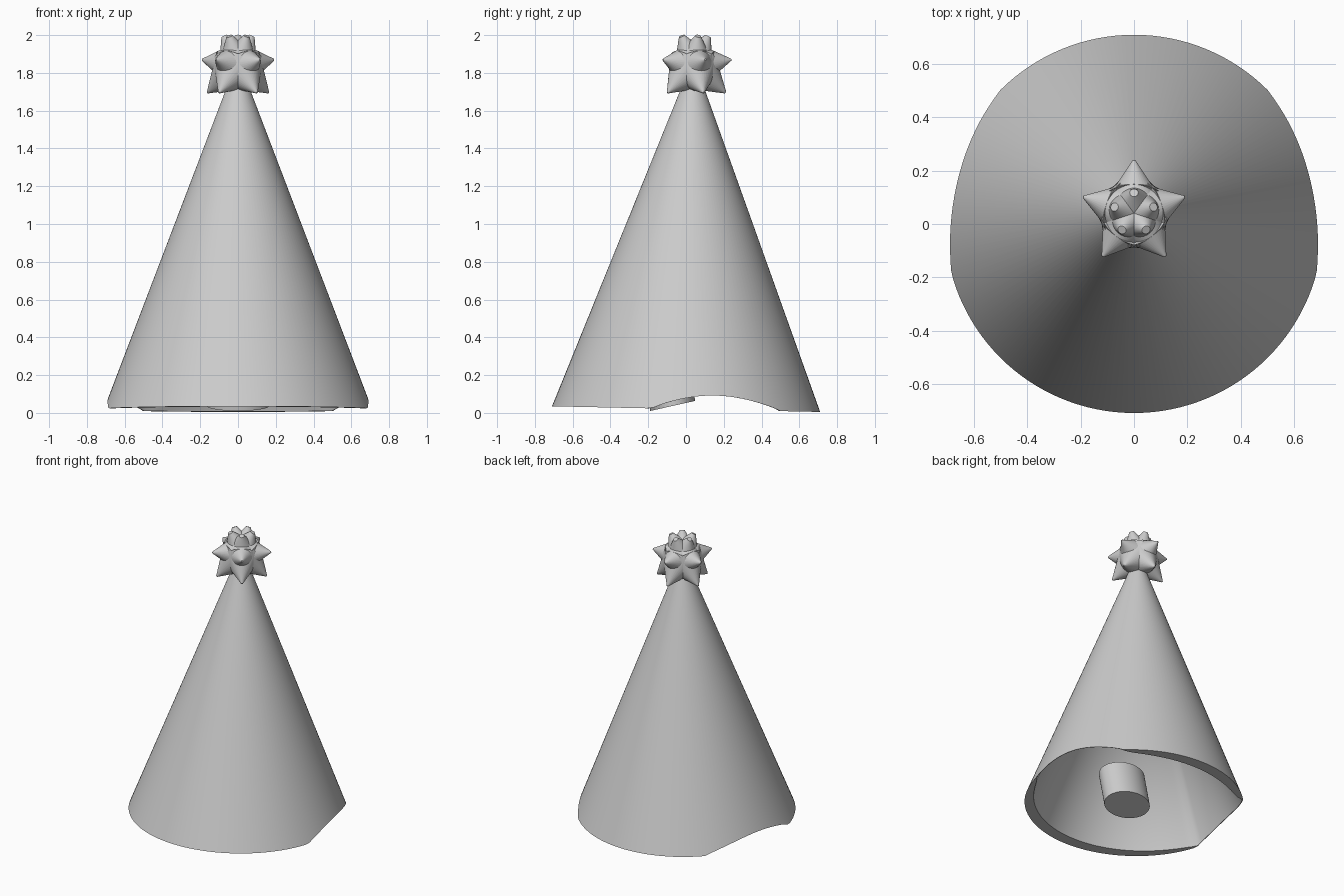
import bpy, bmesh, math
from mathutils import Vector

cube = bpy.data.objects.get("Cube")
if cube:
    bpy.data.objects.remove(cube, do_unlink=True)

grey = bpy.data.materials.new("plain grey")
grey.use_nodes = True
grey.diffuse_color = (0.6, 0.6, 0.6, 1)
grey.node_tree.nodes["Principled BSDF"].inputs["Base Color"].default_value = (0.6, 0.6, 0.6, 1)


def finish(obj, name, angle=40):
    obj.name = name
    obj.data.materials.clear()
    obj.data.materials.append(grey)
    bpy.ops.object.select_all(action='DESELECT')
    obj.select_set(True)
    bpy.context.view_layer.objects.active = obj
    bpy.ops.object.shade_smooth_by_angle(angle=math.radians(angle))
    return obj


# Hollow cone with an arch cut into each side of the rim
RIM, APEX, INNER_APEX = 0.71, 1.88, 1.62
ARCH_FRONT, ARCH_BACK = -0.18, 0.50
SEGMENTS = 128
slope = RIM / (APEX - 0.02)


def rim_shape(y):
    """Return the rim height and the wall thickness at depth y."""
    if y < ARCH_FRONT:
        return 0.02, 0.004 + 0.08 * math.sqrt((ARCH_FRONT - y) / (RIM + ARCH_FRONT))
    if y > ARCH_BACK:
        return 0.02, 0.004 + 0.08 * math.sqrt((y - ARCH_BACK) / (RIM - ARCH_BACK))
    u = (y - ARCH_FRONT) / (ARCH_BACK - ARCH_FRONT)
    return 0.02 + 0.075 * max(0, math.sin(math.pi * u)) ** 0.8, 0.004


bm = bmesh.new()
outer, inner = [], []
for i in range(SEGMENTS):
    a = 2 * math.pi * i / SEGMENTS
    z, wall = rim_shape(RIM * math.sin(a))
    r = slope * (APEX - z)
    outer.append(bm.verts.new((r * math.cos(a), r * math.sin(a), z)))
    r -= wall
    inner.append(bm.verts.new((r * math.cos(a), r * math.sin(a), z)))
top = [bm.verts.new((0.01 * math.cos(2 * math.pi * i / SEGMENTS),
                     0.01 * math.sin(2 * math.pi * i / SEGMENTS), APEX - 0.026))
       for i in range(SEGMENTS)]
inner_tip = bm.verts.new((0, 0, INNER_APEX))
for i in range(SEGMENTS):
    j = (i + 1) % SEGMENTS
    bm.faces.new((outer[i], outer[j], top[j], top[i]))
    bm.faces.new((outer[j], outer[i], inner[i], inner[j]))
    bm.faces.new((inner[j], inner[i], inner_tip))
bm.faces.new(top)
bmesh.ops.recalc_face_normals(bm, faces=bm.faces)
mesh = bpy.data.meshes.new("hat_cone")
bm.to_mesh(mesh)
bm.free()
hat = bpy.data.objects.new("hat_cone", mesh)
bpy.context.collection.objects.link(hat)
hat.rotation_euler.x = -0.021
finish(hat, "hat_cone")

# Oval peg leaning forward inside the cone
tilt, length = 0.22, 0.25
axis = Vector((0, -math.sin(tilt), math.cos(tilt)))
bpy.ops.mesh.primitive_cylinder_add(vertices=48, radius=1, depth=length)
peg = bpy.context.object
peg.scale = (0.165, 0.122, 1)
peg.rotation_euler.x = tilt
peg.location = Vector((0, -0.07, 0.037)) + axis * length / 2
finish(peg, "inner_peg")

# Spiky pompom: a core and three rings of five blunt cones
center = Vector((0, 0.04, 1.84))
bpy.ops.mesh.primitive_uv_sphere_add(segments=32, ring_count=16, radius=0.105, location=center)
finish(bpy.context.object, "pompom_core")

# (ring name, tip radius, tip height, blunt end radius)
rings = [("upper", 0.077, 1.995, 0.016), ("middle", 0.2, 1.87, 0.005), ("lower", 0.17, 1.695, 0.005)]
for ring, reach, height, blunt in rings:
    for i in range(5):
        a = math.pi / 2 + i * math.tau / 5
        tip = Vector((reach * math.cos(a), center.y + reach * math.sin(a), height))
        line = tip - center
        bpy.ops.mesh.primitive_cone_add(vertices=32, radius1=0.68 * line.length * 0.85, radius2=blunt,
                                        depth=line.length * 0.85, location=center + line * 0.575)
        spike = bpy.context.object
        spike.rotation_mode = 'QUATERNION'
        spike.rotation_quaternion = line.to_track_quat('Z', 'Y')
        finish(spike, f"{ring}_spike_{i + 1}")
